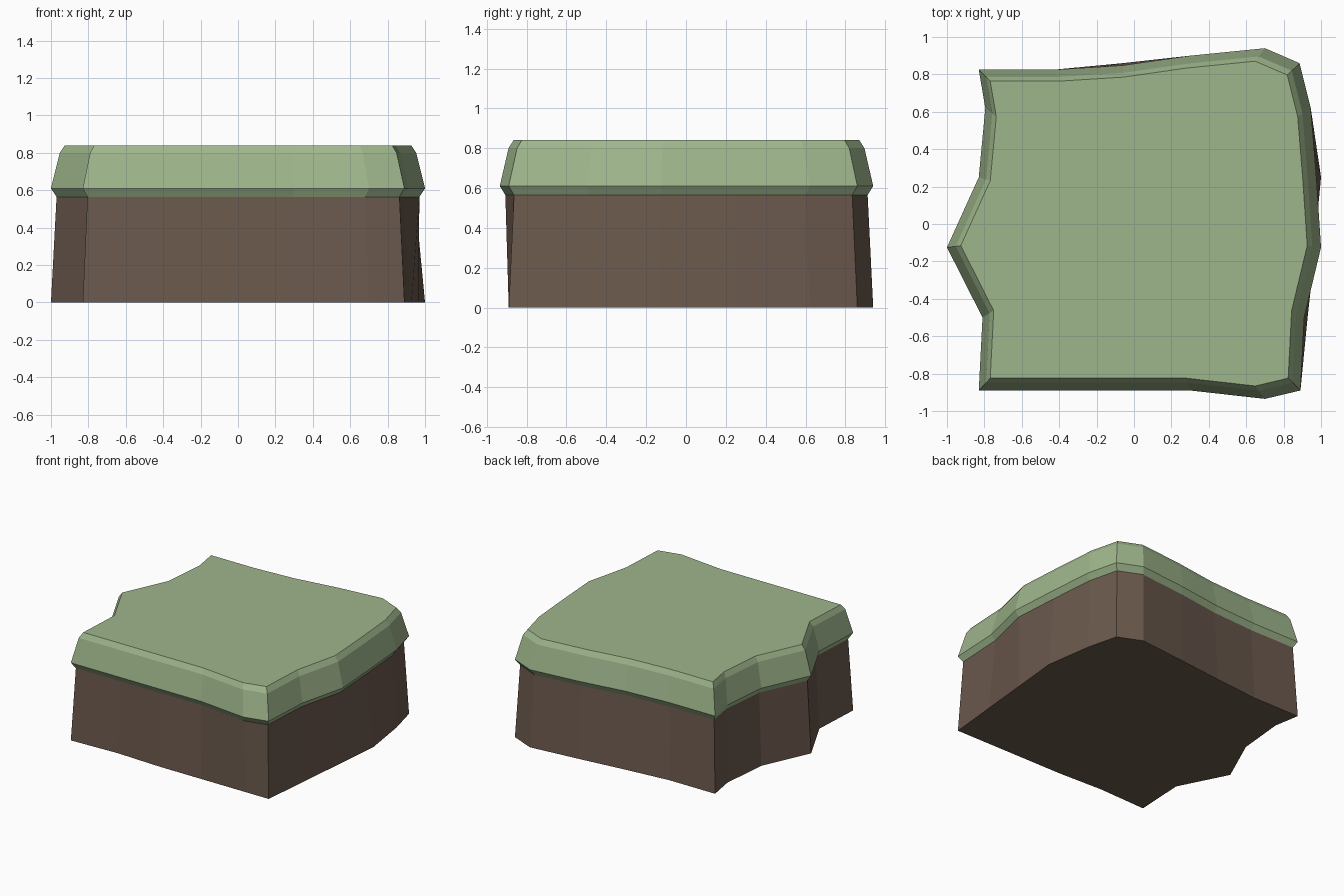
import bpy, bmesh

if "Cube" in bpy.data.objects:
    bpy.data.objects.remove(bpy.data.objects["Cube"])

# Plan outline of the grass rim (counter-clockwise from the front left corner)
RIM = [(-0.83, -0.89), (-0.43, -0.89), (-0.06, -0.89), (0.30, -0.89), (0.70, -0.935),
       (0.89, -0.89), (0.91, -0.50), (1.0, -0.125), (0.975, 0.25), (0.945, 0.62),
       (0.885, 0.86), (0.70, 0.94), (0.30, 0.90), (-0.06, 0.848), (-0.43, 0.825),
       (-0.83, 0.825), (-0.795, 0.62), (-0.83, 0.25), (-1.0, -0.125), (-0.81, -0.50)]

# The foot of the soil follows the rim apart from a few points
FOOT = list(RIM)
for i, p in {1: (-0.43, -0.875), 4: (0.70, -0.89), 6: (0.928, -0.50),
             7: (0.964, -0.125), 8: (1.0, 0.25), 13: (-0.06, 0.86)}.items():
    FOOT[i] = p


def scaled(outline, s):
    return [(x * s, y * s) for x, y in outline]


def material(name, color):
    m = bpy.data.materials.new(name)
    m.diffuse_color = (*color, 1)
    m.use_nodes = True
    m.node_tree.nodes["Principled BSDF"].inputs["Base Color"].default_value = m.diffuse_color
    return m


def loft(name, levels, mat):
    """Closed solid through matching outlines at given heights."""
    bm = bmesh.new()
    rings = [[bm.verts.new((x, y, z)) for x, y in outline] for z, outline in levels]
    n = len(rings[0])
    for a, b in zip(rings, rings[1:]):
        for i in range(n):
            j = (i + 1) % n
            bm.faces.new((a[i], a[j], b[j], b[i]))
    bm.faces.new(rings[0][::-1])
    bm.faces.new(rings[-1])
    bmesh.ops.recalc_face_normals(bm, faces=bm.faces)
    mesh = bpy.data.meshes.new(name)
    bm.to_mesh(mesh)
    bm.free()
    mesh.materials.append(mat)
    obj = bpy.data.objects.new(name, mesh)
    bpy.context.collection.objects.link(obj)
    return obj


# Soil block
loft("soil_block", [(0, FOOT), (0.565, scaled(RIM, 0.97))],
     material("brown soil", (0.148, 0.101, 0.075)))

# Grass cap: undercut lip, sloping side, small bevel, flat top
loft("grass_cap", [(0.565, scaled(RIM, 0.97)), (0.61, RIM),
                   (0.80, scaled(RIM, 0.953)), (0.84, scaled(RIM, 0.926))],
     material("green grass", (0.345, 0.468, 0.262)))
